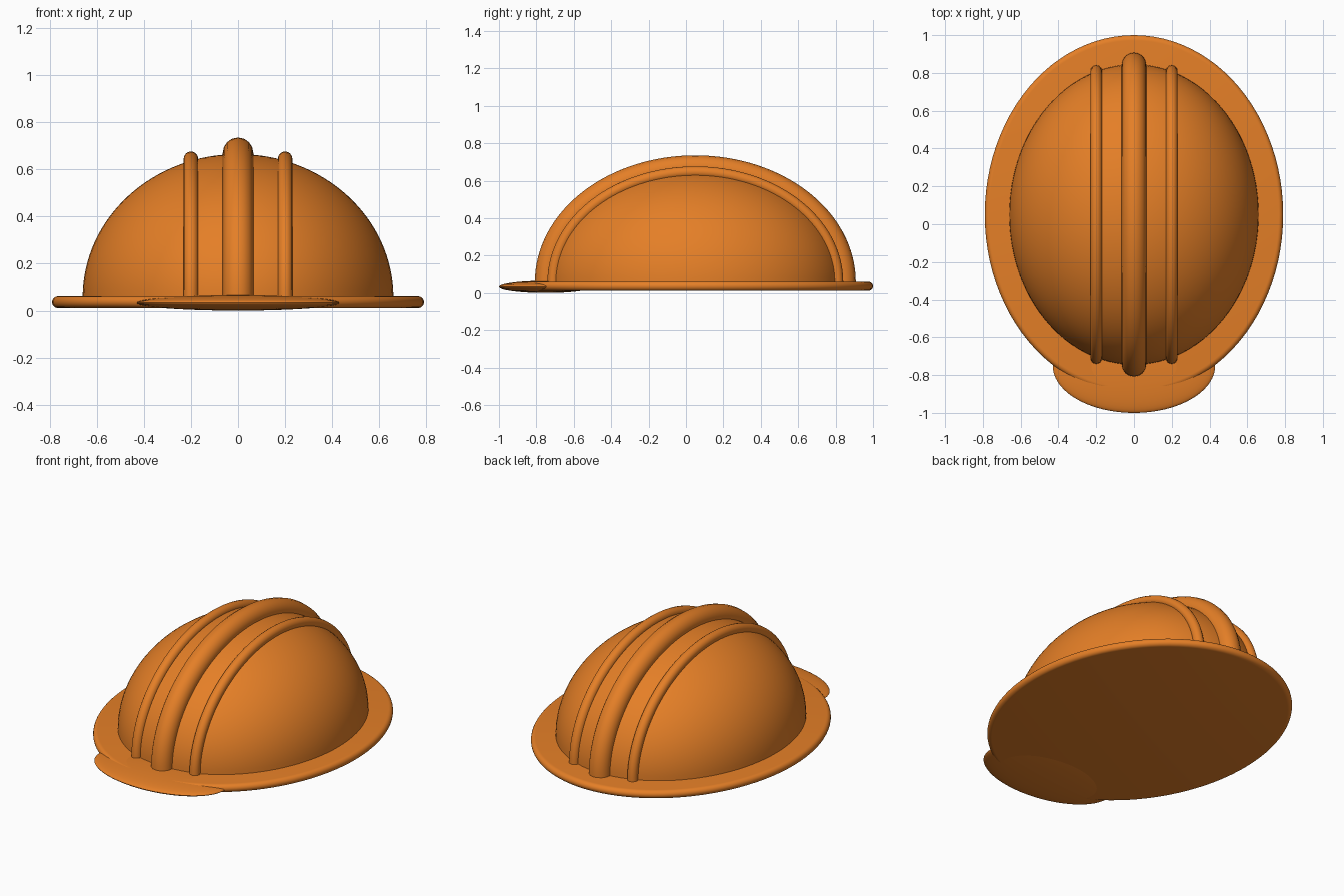
import bpy, bmesh, math
from mathutils import Matrix, Vector

if "Cube" in bpy.data.objects:
    bpy.data.objects.remove(bpy.data.objects["Cube"])

orange = bpy.data.materials.new("safety orange")
orange.diffuse_color = (0.78, 0.212, 0.02, 1)
orange.use_nodes = True
orange.node_tree.nodes["Principled BSDF"].inputs["Base Color"].default_value = orange.diffuse_color

CY = 0.05      # centre of shell and brim along y
BASE = 0.058   # height where the shell meets the brim


def make(name, bm, angle=40):
    bmesh.ops.recalc_face_normals(bm, faces=bm.faces)
    me = bpy.data.meshes.new(name)
    bm.to_mesh(me)
    bm.free()
    ob = bpy.data.objects.new(name, me)
    bpy.context.collection.objects.link(ob)
    me.materials.append(orange)
    bpy.context.view_layer.objects.active = ob
    for o in bpy.context.selected_objects:
        o.select_set(False)
    ob.select_set(True)
    bpy.ops.object.shade_smooth_by_angle(angle=math.radians(angle))
    return ob


def lathe(name, profile, scale, centre, n=96):
    """Spin a (radius, z) profile, stretch it to an ellipse and place it."""
    bm = bmesh.new()
    rings = []
    for r, z in profile:
        if r < 1e-5:
            rings.append([bm.verts.new((0, 0, z))] * n)
        else:
            rings.append([bm.verts.new((r * math.cos(2 * math.pi * i / n),
                                        r * math.sin(2 * math.pi * i / n), z)) for i in range(n)])
    for a, b in zip(rings, rings[1:]):
        for i in range(n):
            j = (i + 1) % n
            bm.faces.new(list(dict.fromkeys((a[i], a[j], b[j], b[i]))))
    bmesh.ops.transform(bm, verts=bm.verts, matrix=Matrix.Translation(centre) @ Matrix.Diagonal((*scale, 1)))
    return make(name, bm)


def ridge(name, x, radius, ry, top, steps=64, sides=16):
    """Round tube following an elliptical arch over the shell."""
    rz = top - radius - BASE
    bm = bmesh.new()
    rings = []
    for k in range(steps + 1):
        t = math.pi * k / steps
        p = Vector((x, CY + ry * math.cos(t), BASE + rz * math.sin(t)))
        nrm = Vector((0, rz * math.cos(t), ry * math.sin(t))).normalized()
        rings.append([bm.verts.new(p + radius * (Vector((1, 0, 0)) * math.cos(a) + nrm * math.sin(a)))
                      for a in (2 * math.pi * s / sides for s in range(sides))])
    for a, b in zip(rings, rings[1:]):
        for s in range(sides):
            bm.faces.new((a[s], a[(s + 1) % sides], b[(s + 1) % sides], b[s]))
    return make(name, bm)


def arc(lo, hi, n):
    return [(math.cos(math.radians(lo + (hi - lo) * i / n)),
             math.sin(math.radians(lo + (hi - lo) * i / n))) for i in range(n + 1)]


# Shell: half ellipsoid
lathe("shell", arc(0, 90, 32), (0.66, 0.795, 0.607), (0, CY, BASE))

# Brim: flat elliptical plate with rounded rim
rim = [(0, -1)] + [(0.97 + 0.03 * c, s) for c, s in arc(-90, 90, 10)] + [(0, 1)]
lathe("brim", rim, (0.79, 0.95, 0.025), (0, CY, 0.036))

# Front visor: flattened ellipsoid
lathe("visor", arc(-90, 90, 24), (0.43, 0.25, 0.033), (0, -0.75, 0.033))

# Ridges over the crown
ridge("centre_ridge", 0, 0.065, 0.793, 0.735)
for side, x in (("left", -0.2), ("right", 0.2)):
    ridge(side + "_ridge", x, 0.031, 0.76, 0.676)
